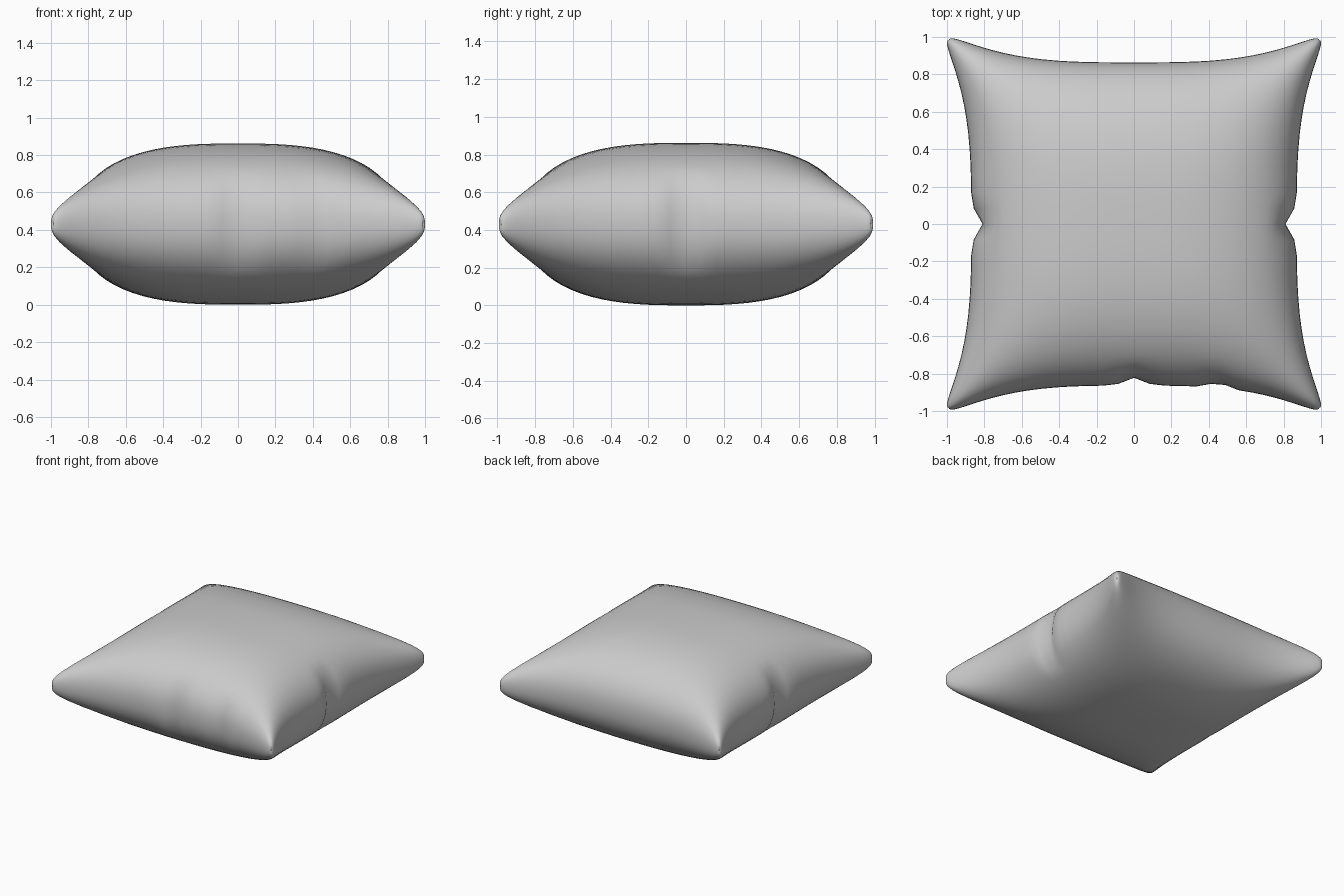
import bpy, bmesh, math

if "Cube" in bpy.data.objects:
    bpy.data.objects.remove(bpy.data.objects["Cube"])

HALF = 0.431   # half thickness, also the seam height
N = 40         # grid divisions per side


def puff(t):
    # Inflated cross-section, 1 in the middle and 0 at the seam
    return max(0.0, 1 - abs(t) ** 2.8) ** 0.45


def spread(a, b):
    # Concave outline: edges bow inward, corners reach out and are blunt
    bow = 0.87 + 0.205 * abs(b) ** 3.2
    return a * (bow - 0.09 * abs(a * b) ** 14)


def dent(a, b, centre, depth, width=0.1):
    # Small pinch in the side next to the seam
    side = max(0.0, (abs(a) - 0.84) / 0.16)
    return math.copysign(depth, a) * side * max(0.0, 1 - abs(b - centre) / width)


def surface(u, v, sign):
    x, y = spread(u, v), spread(v, u)
    x -= dent(u, v, 0, 0.06)
    if v < 0:
        y -= dent(v, u, 0, 0.042) + dent(v, u, 0.42, 0.03)
    return x, y * 0.993, HALF * (1 + sign * puff(u) * puff(v))


# Cushion: two inflated panels joined along the seam
bm = bmesh.new()
params = [math.sin(math.pi / 2 * (2 * i / N - 1)) for i in range(N + 1)]
for sign in (1, -1):
    rows = [[bm.verts.new(surface(u, v, sign)) for v in params] for u in params]
    for i in range(N):
        for j in range(N):
            quad = [rows[i][j], rows[i + 1][j], rows[i + 1][j + 1], rows[i][j + 1]]
            bm.faces.new(quad[::sign])
bmesh.ops.remove_doubles(bm, verts=bm.verts, dist=0.0001)
bmesh.ops.recalc_face_normals(bm, faces=bm.faces)
for face in bm.faces:
    face.smooth = True
mesh = bpy.data.meshes.new("cushion")
bm.to_mesh(mesh)
bm.free()
cushion = bpy.data.objects.new("cushion", mesh)
bpy.context.collection.objects.link(cushion)
